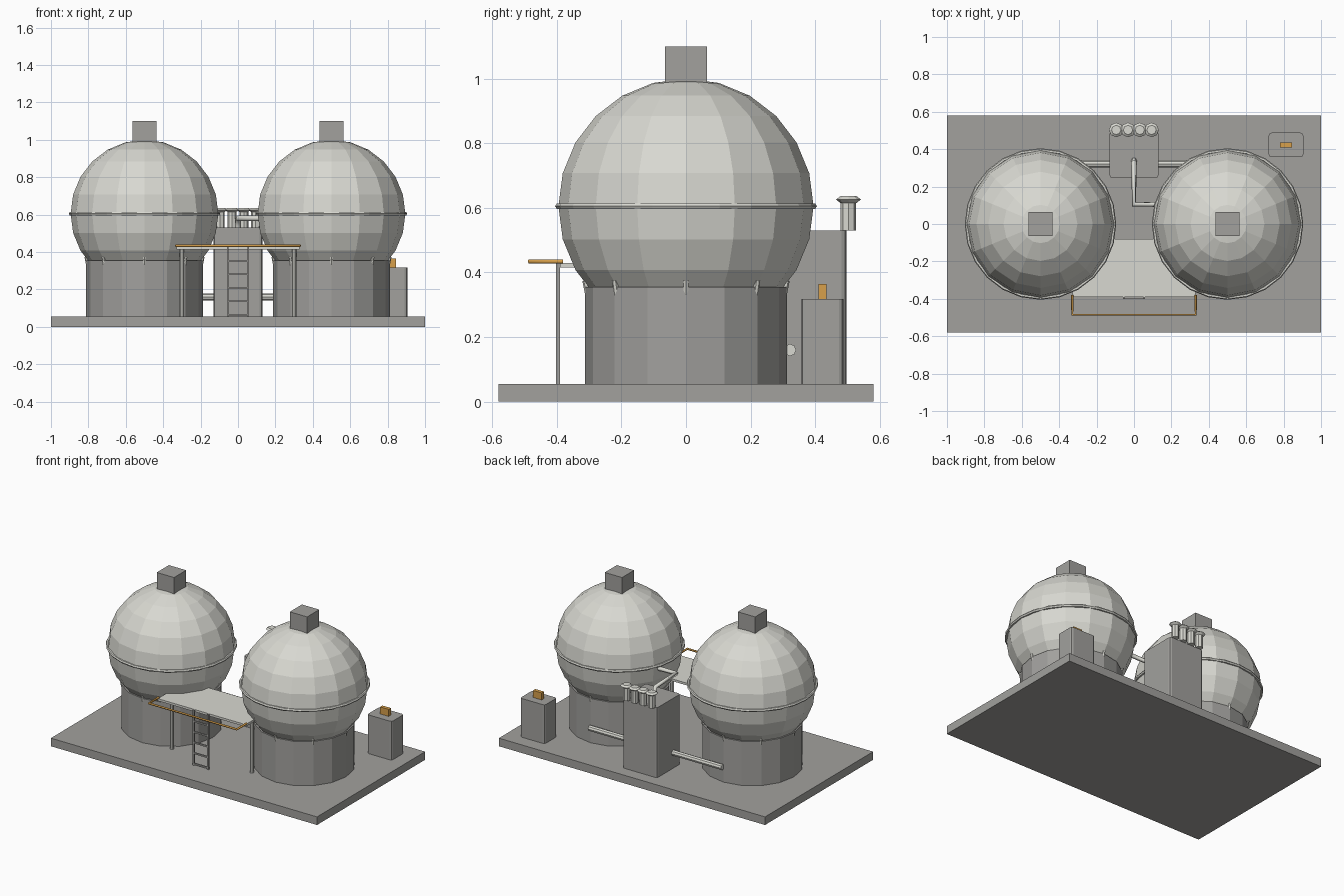
import bpy, bmesh, math
from mathutils import Vector

cube = bpy.data.objects.get("Cube")
if cube:
    bpy.data.objects.remove(cube, do_unlink=True)


def material(name, rgb):
    m = bpy.data.materials.new(name)
    m.use_nodes = True
    color = (*rgb, 1)
    m.diffuse_color = color
    m.node_tree.nodes["Principled BSDF"].inputs["Base Color"].default_value = color
    return m


PALE = material("pale_paint", (0.69, 0.69, 0.64))
GREY = material("concrete_grey", (0.36, 0.355, 0.34))
YELLOW = material("safety_yellow", (0.68, 0.35, 0.07))


def finish(name, bm, mat):
    bmesh.ops.recalc_face_normals(bm, faces=bm.faces)
    mesh = bpy.data.meshes.new(name)
    bm.to_mesh(mesh)
    bm.free()
    mesh.materials.append(mat)
    obj = bpy.data.objects.new(name, mesh)
    bpy.context.collection.objects.link(obj)
    return obj


def box(name, x, y, z, mat, bevel=0):
    """Box from (min, max) ranges; bevel rounds only the upright edges."""
    bm = bmesh.new()
    bmesh.ops.create_cube(bm, size=1)
    for v in bm.verts:
        v.co = [r[0] + (c + 0.5) * (r[1] - r[0]) for c, r in zip(v.co, (x, y, z))]
    if bevel:
        upright = [e for e in bm.edges
                   if abs(e.verts[0].co.z - e.verts[1].co.z) > 1e-4]
        bmesh.ops.bevel(bm, geom=upright, offset=bevel, segments=2,
                        profile=0.5, affect='EDGES')
    return finish(name, bm, mat)


def rod(name, start, end, radius, mat, sides=8, end_radius=None):
    a, b = Vector(start), Vector(end)
    bm = bmesh.new()
    bmesh.ops.create_cone(bm, cap_ends=True, segments=sides, radius1=radius,
                          radius2=radius if end_radius is None else end_radius,
                          depth=(b - a).length)
    bm.transform((b - a).to_track_quat('Z', 'Y').to_matrix().to_4x4())
    bmesh.ops.translate(bm, verts=bm.verts, vec=(a + b) / 2)
    return finish(name, bm, mat)


def tube(name, points, radius, mat):
    """Mitred tube along a polyline."""
    curve = bpy.data.curves.new(name, 'CURVE')
    curve.dimensions = '3D'
    curve.bevel_depth = radius
    curve.bevel_resolution = 1
    curve.use_fill_caps = True
    spline = curve.splines.new('POLY')
    spline.points.add(len(points) - 1)
    for p, co in zip(spline.points, points):
        p.co = (*co, 1)
    curve.materials.append(mat)
    obj = bpy.data.objects.new(name, curve)
    bpy.context.collection.objects.link(obj)


GROUND = 0.055
BALL_Z, BALL_R, DRUM_R, DRUM_TOP = 0.605, 0.395, 0.312, 0.355

box("base_slab", (-1, 1), (-0.58, 0.58), (0, GROUND), GREY)

# Two ball tanks on drum supports
for side, cx in (("left", 0.5), ("right", -0.5)):
    rod(side + "_drum", (cx, 0, GROUND), (cx, 0, DRUM_TOP), DRUM_R, GREY, sides=16)

    bm = bmesh.new()
    bmesh.ops.create_uvsphere(bm, u_segments=16, v_segments=12, radius=BALL_R)
    bmesh.ops.translate(bm, verts=bm.verts, vec=(cx, 0, BALL_Z))
    finish(side + "_ball_tank", bm, PALE)

    bpy.ops.mesh.primitive_torus_add(location=(cx, 0, BALL_Z), major_radius=BALL_R,
                                     minor_radius=0.01, major_segments=24,
                                     minor_segments=6)
    band = bpy.context.object
    band.name = side + "_tank_band"
    band.data.materials.append(PALE)

    box(side + "_top_hatch", (cx - 0.065, cx + 0.065), (-0.065, 0.065),
        (0.97, 1.1), GREY)

    # Small struts between the drum and the ball
    for i in range(8):
        a = i * math.pi / 4
        d = Vector((math.cos(a), math.sin(a), 0))
        c = Vector((cx, 0, 0))
        rod(f"{side}_strut_{i}", c + d * 0.297 + Vector((0, 0, 0.3)),
            c + d * 0.312 + Vector((0, 0, 0.375)), 0.009, PALE, sides=6)

# Walkway deck with posts, guard rail and ladder
box("walkway_deck", (-0.33, 0.33), (-0.39, -0.08), (0.415, 0.43), PALE)
for side, s in (("left", 1), ("right", -1)):
    rod(side + "_deck_post", (s * 0.3, -0.28, GROUND), (s * 0.3, -0.28, 0.42), 0.012, PALE)
    box(side + "_ladder_rail", (s * 0.055 - 0.005, s * 0.055 + 0.005),
        (-0.402, -0.39), (GROUND, 0.43), GREY)
tube("guard_rail", [(-0.33, -0.38, 0.434), (-0.33, -0.485, 0.434),
                    (0.33, -0.485, 0.434), (0.33, -0.38, 0.434)], 0.007, YELLOW)
for i in range(5):
    z = 0.06 + i * 0.072
    box(f"ladder_rung_{i}", (-0.055, 0.055), (-0.401, -0.391), (z, z + 0.01), GREY)

# Pump house with four capped vents
box("pump_house", (-0.13, 0.13), (0.245, 0.497), (GROUND, 0.53), GREY, bevel=0.015)
for i in range(4):
    x = -0.095 + i * 0.063
    rod(f"vent_stack_{i}", (x, 0.503, 0.53), (x, 0.503, 0.62), 0.024, PALE)
    rod(f"vent_collar_{i}", (x, 0.503, 0.613), (x, 0.503, 0.626), 0.022, PALE,
        end_radius=0.039)
    rod(f"vent_cap_{i}", (x, 0.503, 0.626), (x, 0.503, 0.636), 0.039, PALE,
        end_radius=0.025)

# Pipework
rod("transfer_pipe", (-0.5, 0.322, 0.16), (0.5, 0.322, 0.16), 0.019, PALE)
tube("feed_pipe", [(0, 0.34, 0.53), (0, 0.33, 0.575), (0, 0.105, 0.58),
                   (0.16, 0.105, 0.58)], 0.015, PALE)

# Control cabinet with warning light
box("control_cabinet", (0.72, 0.905), (0.357, 0.488), (GROUND, 0.318), GREY, bevel=0.015)
box("warning_light", (0.78, 0.845), (0.41, 0.435), (0.318, 0.365), YELLOW)
